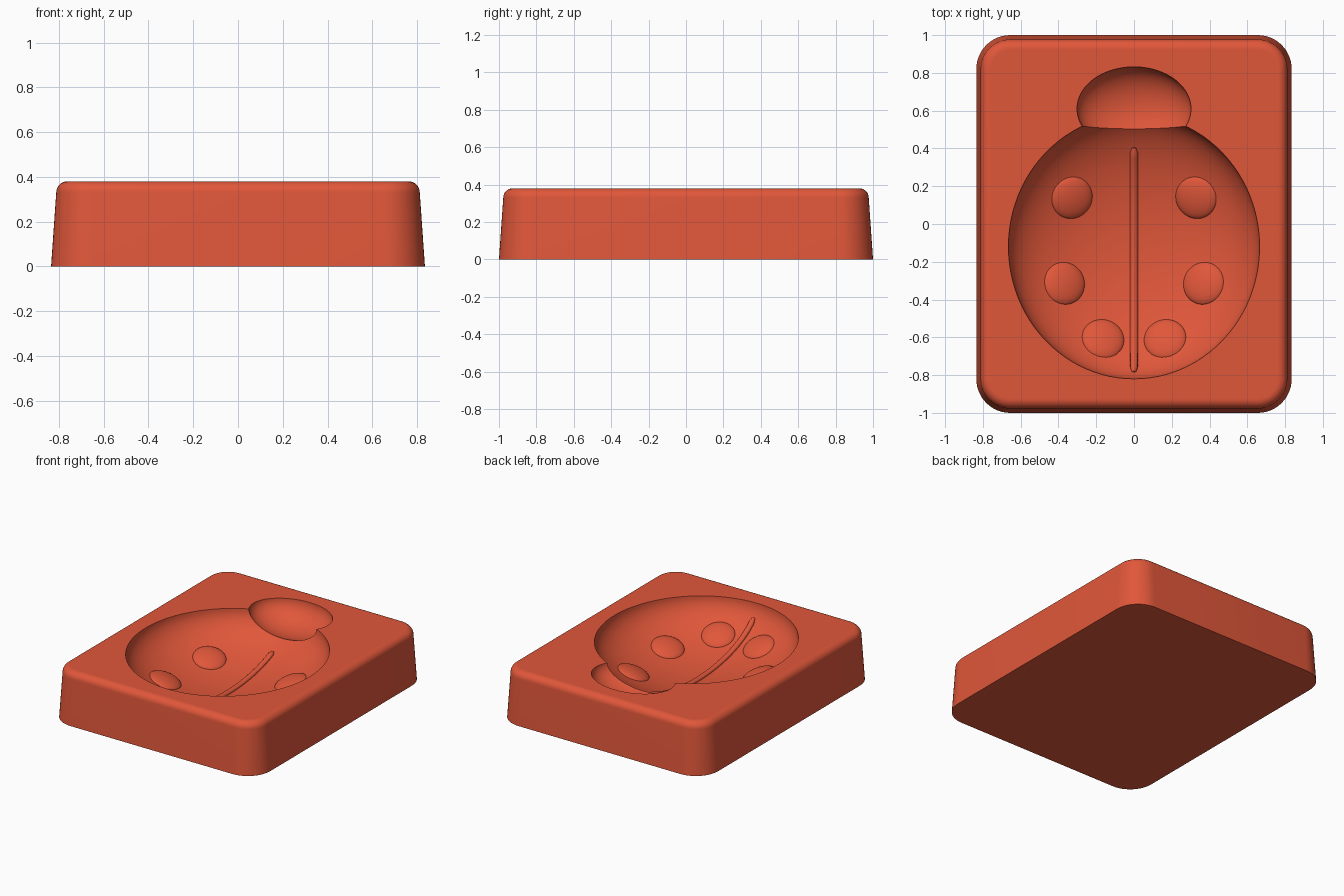
import bpy, bmesh
from math import sin, cos, pi, sqrt
from mathutils import Vector

if "Cube" in bpy.data.objects:
    bpy.data.objects.remove(bpy.data.objects["Cube"], do_unlink=True)

TOP = 0.38
BODY_C = Vector((0, -0.12, TOP + 0.001))
BODY_R = Vector((0.665, 0.70, 0.30))

# One colour
red = bpy.data.materials.new("coral_red")
red.use_nodes = True
red.diffuse_color = (0.745, 0.095, 0.042, 1)
red.node_tree.nodes["Principled BSDF"].inputs["Base Color"].default_value = red.diffuse_color


def smooth(ob):
    bpy.ops.object.select_all(action="DESELECT")
    ob.select_set(True)
    bpy.context.view_layer.objects.active = ob
    bpy.ops.object.shade_smooth_by_angle(angle=pi / 6)


def ellipsoid(name, centre, radii, segments=96, rings=48):
    bpy.ops.mesh.primitive_uv_sphere_add(segments=segments, ring_count=rings, location=centre)
    ob = bpy.context.object
    ob.name = name
    ob.scale = radii
    ob.data.materials.append(red)
    return ob


def rounded_ring(bm, inset, z, steps=12):
    """Rounded rectangle of vertices, pulled in evenly by inset."""
    verts = []
    radius = 0.18
    for i, (sx, sy) in enumerate([(1, 1), (-1, 1), (-1, -1), (1, -1)]):
        for s in range(steps + 1):
            a = (i + s / steps) * pi / 2
            verts.append(bm.verts.new((sx * (0.835 - radius) + (radius - inset) * cos(a),
                                       sy * (1 - radius) + (radius - inset) * sin(a), z)))
    return verts


def body_floor(x, y):
    """Point on the body hollow and the direction pointing out of it."""
    u, v = x / BODY_R.x, (y - BODY_C.y) / BODY_R.y
    d = sqrt(1 - u * u - v * v)
    normal = Vector((-u / BODY_R.x, -v / BODY_R.y, d / BODY_R.z)).normalized()
    return Vector((x, y, BODY_C.z - BODY_R.z * d)), normal


# Block with drafted sides and a rounded top edge
bm = bmesh.new()
fillet = 0.05
profile = [(0, 0)]
for k in range(9):
    a = k / 8 * pi / 2
    profile.append((0.023 + fillet * (1 - cos(a)), TOP - fillet + fillet * sin(a)))
profile.append((0.08, TOP))
rings = [rounded_ring(bm, inset, z) for inset, z in profile]
for low, high in zip(rings, rings[1:]):
    n = len(low)
    for i in range(n):
        j = (i + 1) % n
        bm.faces.new((low[i], low[j], high[j], high[i]))
bm.faces.new(rings[0][::-1])
bm.faces.new(rings[-1])
mesh = bpy.data.meshes.new("mould_block")
bm.to_mesh(mesh)
bm.free()
mesh.materials.append(red)
block = bpy.data.objects.new("mould_block", mesh)
bpy.context.collection.objects.link(block)

# Hollows for the beetle's body and head
cutters = [ellipsoid("body_cutter", BODY_C, BODY_R),
           ellipsoid("head_cutter", (0, 0.61, TOP + 0.001), (0.302, 0.222, 0.155))]
for cutter in cutters:
    cutter.hide_render = True
    cut = block.modifiers.new(cutter.name, "BOOLEAN")
    cut.operation = "DIFFERENCE"
    cut.solver = "EXACT"
    cut.object = cutter
    bpy.context.view_layer.objects.active = block
    bpy.ops.object.modifier_apply(modifier=cut.name)
    bpy.data.objects.remove(cutter, do_unlink=True)
smooth(block)

# Raised spots, mirrored in pairs
for label, x, y in [("upper", 0.33, 0.14), ("middle", 0.37, -0.315), ("lower", 0.165, -0.61)]:
    for side, sign in [("left", 1), ("right", -1)]:
        point, normal = body_floor(sign * x, y)
        spot = ellipsoid(f"{label}_spot_{side}", point, (0.114, 0.114, 0.035), 48, 24)
        spot.rotation_mode = "QUATERNION"
        spot.rotation_quaternion = Vector((0, 0, 1)).rotation_difference(normal)
        smooth(spot)

# Raised wing line along the floor of the body hollow
curve = bpy.data.curves.new("wing_line", "CURVE")
curve.dimensions = "3D"
curve.bevel_depth = 0.02
curve.bevel_resolution = 4
curve.use_fill_caps = True
line = curve.splines.new("POLY")
count = 48
line.points.add(count)
for i, p in enumerate(line.points):
    point, normal = body_floor(0, 0.405 - 1.19 * i / count)
    p.co = (*point, 1)
    p.radius = 0.5 if i in (0, count) else 1
curve.materials.append(red)
wing_line = bpy.data.objects.new("wing_line", curve)
bpy.context.collection.objects.link(wing_line)
bpy.ops.object.select_all(action="DESELECT")
wing_line.select_set(True)
bpy.context.view_layer.objects.active = wing_line
bpy.ops.object.convert(target="MESH")
smooth(bpy.context.object)
